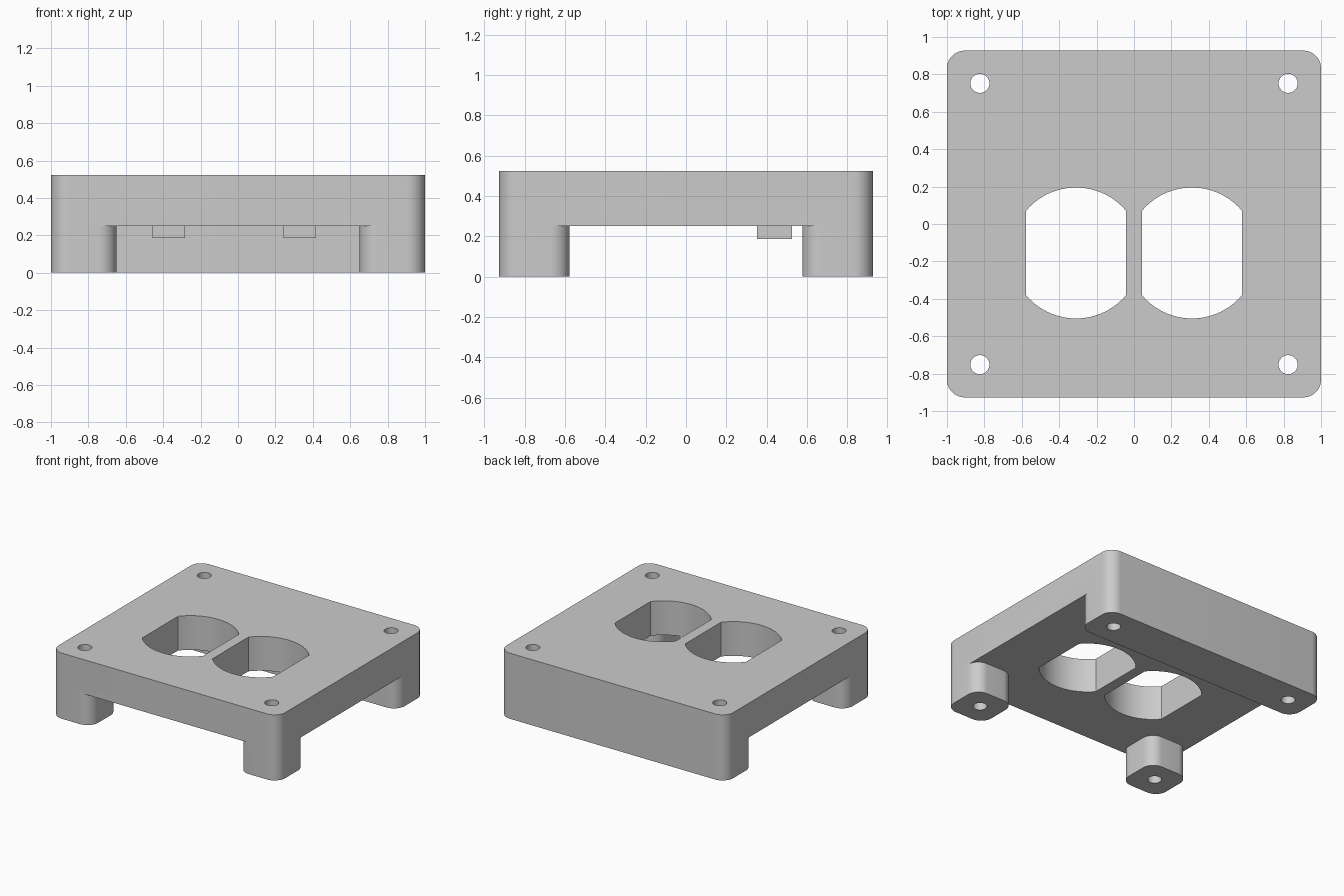
import bpy, bmesh
from math import cos, sin, pi, asin

old = bpy.data.objects.get("Cube")
if old:
    bpy.data.objects.remove(old, do_unlink=True)

W, D, TOP, UNDER = 1.0, 0.927, 0.523, 0.25
R = 0.095
LEG = 0.35

grey = bpy.data.materials.new("light grey")
grey.use_nodes = True
colour = (0.6, 0.6, 0.6, 1)
grey.diffuse_color = colour
grey.node_tree.nodes["Principled BSDF"].inputs["Base Color"].default_value = colour


def arc(cx, cy, r, a0, a1, n):
    return [(cx + r * cos(a0 + (a1 - a0) * i / n),
             cy + r * sin(a0 + (a1 - a0) * i / n)) for i in range(n + 1)]


def rounded(x0, x1, y0, y1, r=R):
    corners = [(x1 - r, y1 - r), (x0 + r, y1 - r), (x0 + r, y0 + r), (x1 - r, y0 + r)]
    return [p for k, (cx, cy) in enumerate(corners)
            for p in arc(cx, cy, r, k * pi / 2, (k + 1) * pi / 2, 10)]


def prism(name, outline, z0, z1):
    bm = bmesh.new()
    face = bm.faces.new([bm.verts.new((x, y, z0)) for x, y in outline])
    top = bmesh.ops.extrude_face_region(bm, geom=[face])["geom"]
    bmesh.ops.translate(bm, vec=(0, 0, z1 - z0),
                        verts=[v for v in top if isinstance(v, bmesh.types.BMVert)])
    bmesh.ops.recalc_face_normals(bm, faces=bm.faces)
    mesh = bpy.data.meshes.new(name)
    bm.to_mesh(mesh)
    bm.free()
    mesh.materials.append(grey)
    ob = bpy.data.objects.new(name, mesh)
    bpy.context.collection.objects.link(ob)
    return ob


def combine(target, other, operation):
    mod = target.modifiers.new(other.name, "BOOLEAN")
    mod.operation, mod.solver, mod.object = operation, "EXACT", other
    bpy.context.view_layer.objects.active = target
    bpy.ops.object.modifier_apply(modifier=mod.name)
    bpy.data.objects.remove(other, do_unlink=True)


# Thick top slab
box = prism("cover_box", rounded(-W, W, -D, D), UNDER, TOP)

# Back wall and two front legs
combine(box, prism("back_wall", rounded(-W, W, D - LEG, D), 0, UNDER), "UNION")
for x0 in (-W, W - LEG):
    combine(box, prism("front_leg", rounded(x0, x0 + LEG, -D, LEG - D), 0, UNDER), "UNION")

# Small square tabs under the slab
for x in (-0.37, 0.33):
    x0, x1, y0, y1 = x - 0.086, x + 0.086, 0.352, 0.526
    combine(box, prism("tab", [(x0, y0), (x1, y0), (x1, y1), (x0, y1)], 0.186, UNDER), "UNION")

# Screw holes and the two flat-sided round openings
half = asin(0.268 / 0.35)
for sx in (-1, 1):
    for sy in (-1, 1):
        hole = arc(sx * 0.824, sy * 0.752, 0.051, 0, 2 * pi, 32)[:-1]
        combine(box, prism("screw_hole", hole, -0.1, 0.7), "DIFFERENCE")
    opening = [p for a in (pi / 2, 1.5 * pi)
               for p in arc(sx * 0.31, -0.155, 0.35, a - half, a + half, 24)]
    combine(box, prism("opening", opening, -0.1, 0.7), "DIFFERENCE")

# Smooth the round walls, keep the edges crisp
bpy.ops.object.select_all(action="DESELECT")
box.select_set(True)
bpy.context.view_layer.objects.active = box
bpy.ops.object.shade_smooth_by_angle(angle=pi / 6)
